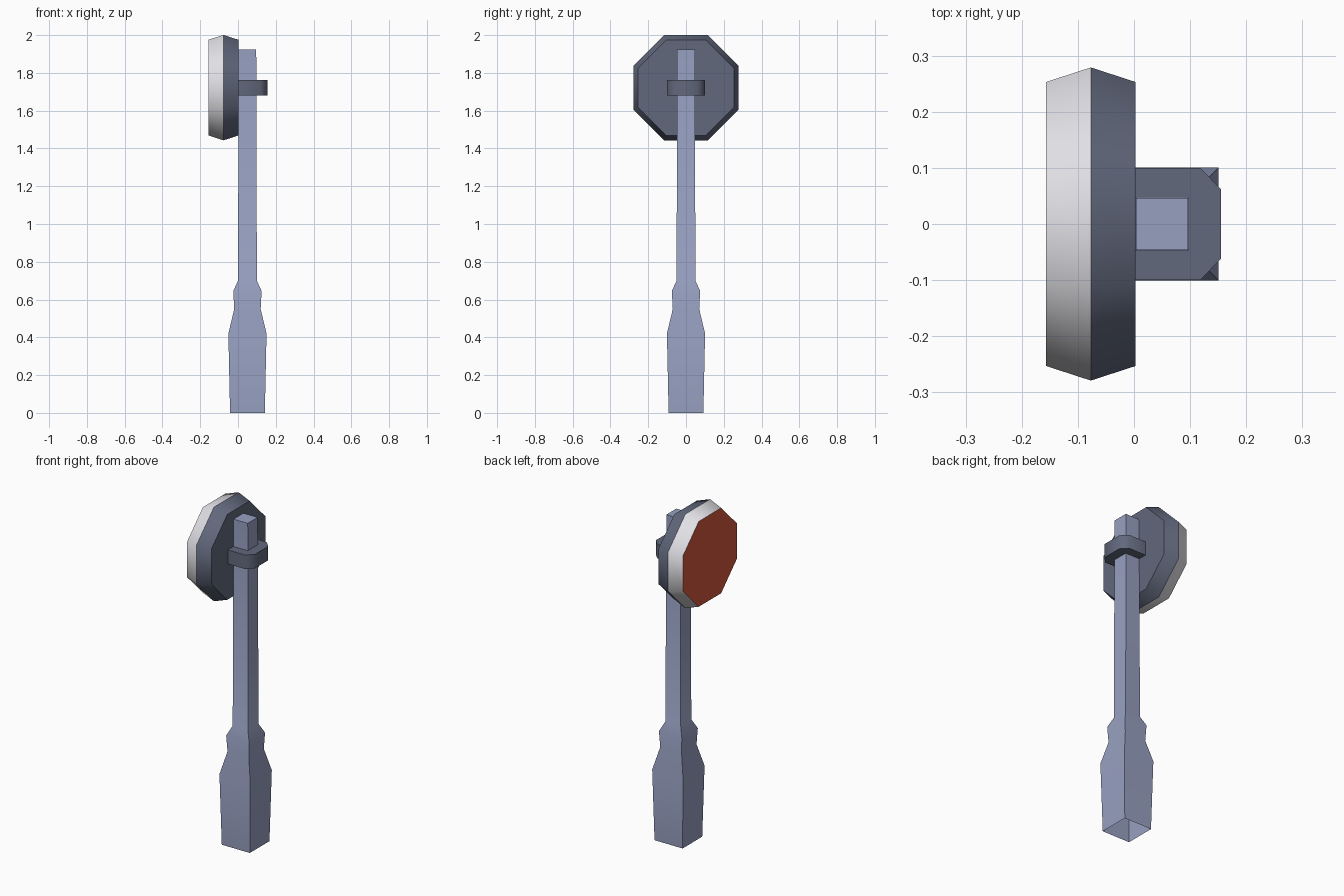
import bpy, bmesh, math

if "Cube" in bpy.data.objects:
    bpy.data.objects.remove(bpy.data.objects["Cube"])


def material(name, rgb):
    m = bpy.data.materials.new(name)
    m.diffuse_color = (*rgb, 1)
    m.use_nodes = True
    m.node_tree.nodes["Principled BSDF"].inputs["Base Color"].default_value = m.diffuse_color
    return m


BLUE_GREY = material("blue_grey", (0.31, 0.35, 0.53))
DARK_GREY = material("dark_grey", (0.122, 0.14, 0.205))
WHITE = material("off_white", (0.79, 0.79, 0.83))
RED = material("brick_red", (0.64, 0.095, 0.047))


def loft(name, rings, mats, cap_start=True, cap_end=True):
    """Skin a list of closed rings into an object, with optional end caps."""
    bm = bmesh.new()
    loops = [[bm.verts.new(p) for p in ring] for ring in rings]
    n = len(loops[0])
    for a, b in zip(loops, loops[1:]):
        for i in range(n):
            j = (i + 1) % n
            bm.faces.new((a[i], a[j], b[j], b[i]))
    if cap_start:
        bm.faces.new(loops[0][::-1])
    if cap_end:
        bm.faces.new(loops[-1])
    bmesh.ops.recalc_face_normals(bm, faces=bm.faces)
    me = bpy.data.meshes.new(name)
    bm.to_mesh(me)
    bm.free()
    for m in mats:
        me.materials.append(m)
    ob = bpy.data.objects.new(name, me)
    bpy.context.collection.objects.link(ob)
    return ob


def smooth(ob, degrees):
    bpy.ops.object.select_all(action='DESELECT')
    bpy.context.view_layer.objects.active = ob
    ob.select_set(True)
    bpy.ops.object.shade_smooth_by_angle(angle=math.radians(degrees))


# post: square section, open at the bottom, flared base
profile = [(0, 0.092), (0.42, 0.101), (0.55, 0.07), (0.645, 0.075),
           (0.70, 0.050), (1.925, 0.0465)]
corners = [(-1, -1), (1, -1), (1, 1), (-1, 1)]
post = loft("post", [[(0.05 + sx * h, sy * h, z) for sx, sy in corners]
                     for z, h in profile], [BLUE_GREY], cap_start=False)
smooth(post, 30)


# octagonal sign: bevelled drum lying along x
def octagon(x, apothem):
    r = apothem / math.cos(math.pi / 8)
    return [(x, r * math.cos(a), 1.722 + r * math.sin(a))
            for a in (math.pi / 8 + k * math.pi / 4 for k in range(8))]


sign = loft("sign_disc", [octagon(-0.157, 0.253), octagon(-0.077, 0.279),
                          octagon(0.003, 0.253)], [DARK_GREY, WHITE, RED])
# red face, white front rim, grey back; rim smooth around, sharp at each ring
me = sign.data
for f in me.polygons:
    f.use_smooth = len(f.vertices) == 4
    if f.center.x < -0.15:
        f.material_index = 2
    elif f.center.x < -0.08:
        f.material_index = 1
for e in me.edges:
    a, b = (me.vertices[i].co.x for i in e.vertices)
    e.use_edge_sharp = abs(a - b) < 1e-4

# bracket strap around the post, with softened chamfered outer corners
outline = [(0.003, -0.1), (0.118, -0.1), (0.155, -0.062),
           (0.155, 0.062), (0.118, 0.1), (0.003, 0.1)]
bracket = loft("bracket", [[(x, y, z) for x, y in outline]
                           for z in (1.68, 1.763)], [DARK_GREY])
smooth(bracket, 60)
